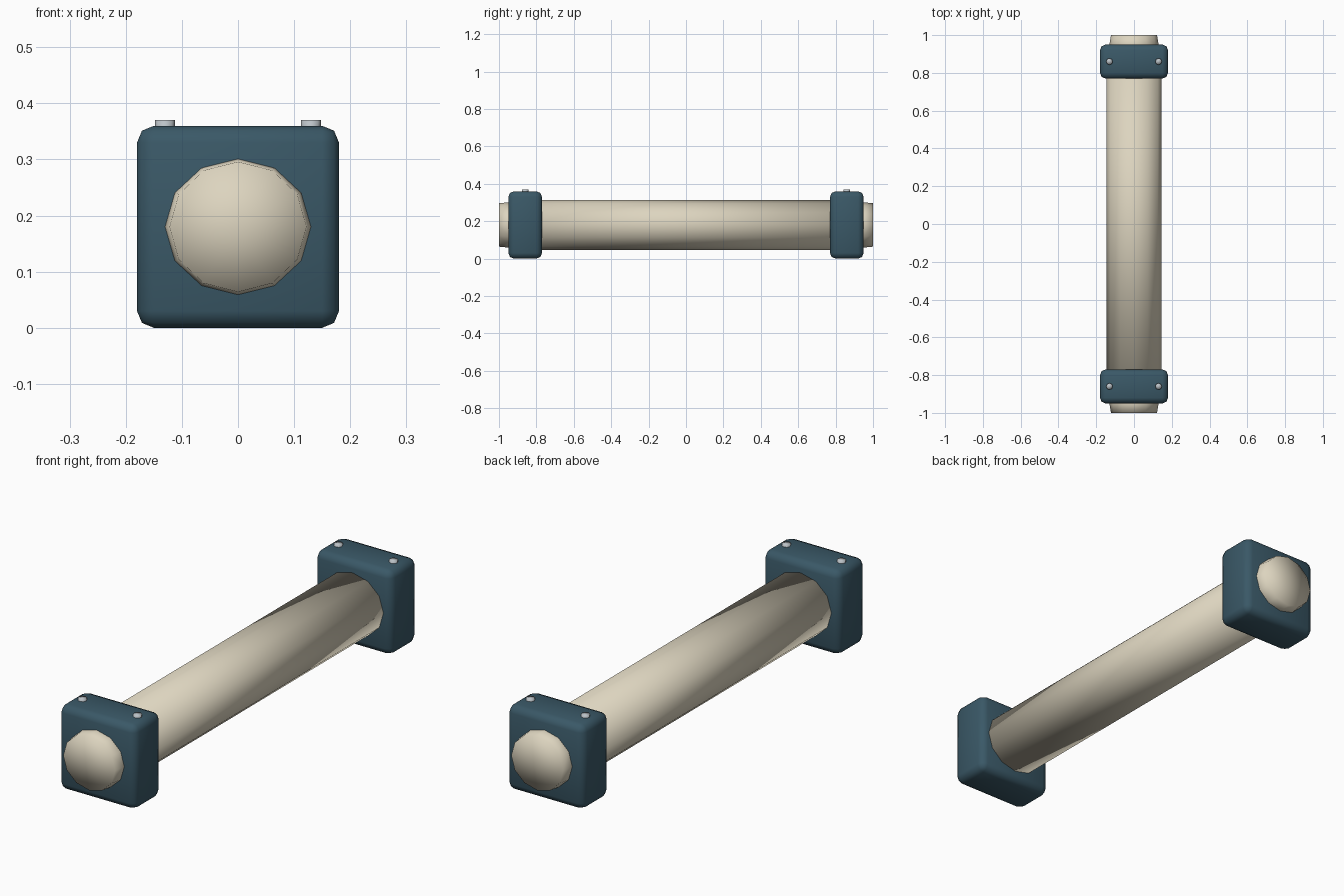
import bpy, bmesh, math

if "Cube" in bpy.data.objects:
    bpy.data.objects.remove(bpy.data.objects["Cube"])


def material(name, rgb):
    m = bpy.data.materials.new(name)
    m.diffuse_color = (*rgb, 1)
    m.use_nodes = True
    m.node_tree.nodes["Principled BSDF"].inputs["Base Color"].default_value = m.diffuse_color
    return m


CREAM = material("cream", (0.72, 0.66, 0.52))
BLUE = material("slate blue", (0.042, 0.098, 0.135))
STEEL = material("steel grey", (0.50, 0.54, 0.57))
AXIS_Z = 0.18


def finish(name, bm, mat, smooth=True):
    bmesh.ops.recalc_face_normals(bm, faces=bm.faces)
    mesh = bpy.data.meshes.new(name)
    bm.to_mesh(mesh)
    bm.free()
    mesh.materials.append(mat)
    for p in mesh.polygons:
        p.use_smooth = smooth
    ob = bpy.data.objects.new(name, mesh)
    bpy.context.collection.objects.link(ob)
    return ob


def oval_bar(name, sections, mat, sides=12):
    """Loft oval rings (y, x radius, z radius) along y, capped with fans."""
    bm = bmesh.new()
    rings = []
    for y, rx, rz in sections:
        angles = [2 * math.pi * i / sides for i in range(sides)]
        rings.append([bm.verts.new((rx * math.cos(a), y, AXIS_Z + rz * math.sin(a)))
                      for a in angles])
    for a, b in zip(rings, rings[1:]):
        for i in range(sides):
            j = (i + 1) % sides
            bm.faces.new((a[i], a[j], b[j], b[i]))
    for ring, y in ((rings[0], sections[0][0]), (rings[-1], sections[-1][0])):
        centre = bm.verts.new((0, y, AXIS_Z))
        for i in range(sides):
            bm.faces.new((ring[i], ring[(i + 1) % sides], centre))
    return finish(name, bm, mat)


# Main tube between the clamps
oval_bar("tube", [(-0.86, 0.145, 0.133), (0.86, 0.145, 0.133)], CREAM)

for side, label in ((-1, "front"), (1, "back")):
    # Softly rounded end of the tube
    oval_bar(label + "_tube_end", [(side * 0.88, 0.13, 0.121), (side * 0.95, 0.13, 0.121),
                                   (side * 1.0, 0.122, 0.116)], CREAM)

    # Clamp block with rounded edges
    bm = bmesh.new()
    bmesh.ops.create_cube(bm, size=1)
    for v in bm.verts:
        v.co = (v.co.x * 0.36, v.co.y * 0.18 + side * 0.86, v.co.z * 0.36 + AXIS_Z)
    bmesh.ops.bevel(bm, geom=bm.edges[:], offset=0.03, segments=2, profile=0.5,
                    affect='EDGES')
    finish(label + "_clamp", bm, BLUE)

    # Pair of bolt heads on top of the clamp
    for x, hand in ((-0.13, "left"), (0.13, "right")):
        bm = bmesh.new()
        bmesh.ops.create_cone(bm, cap_ends=True, segments=8, radius1=0.0175,
                              radius2=0.0175, depth=0.03)
        bmesh.ops.translate(bm, verts=bm.verts, vec=(x, side * 0.86, 0.355))
        finish(f"{label}_{hand}_bolt", bm, STEEL)
